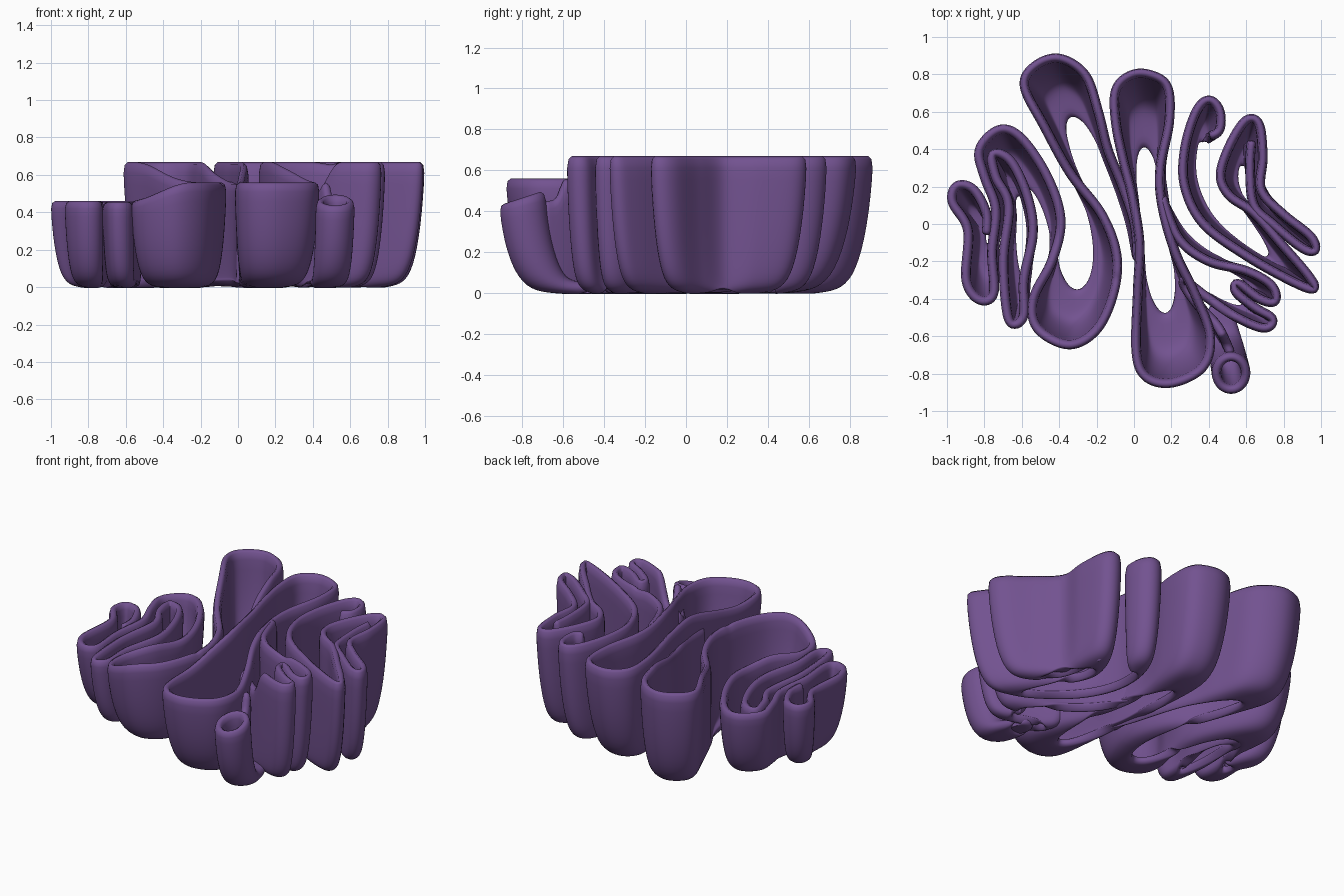
import bpy, math
from mathutils import Vector

if "Cube" in bpy.data.objects:
    bpy.data.objects.remove(bpy.data.objects["Cube"])

purple = bpy.data.materials.new("purple_glaze")
purple.diffuse_color = (0.17, 0.085, 0.28, 1)
purple.use_nodes = True
purple.node_tree.nodes["Principled BSDF"].inputs["Base Color"].default_value = purple.diffuse_color
STEP = 0.028
THICK = 0.052
# wall profile: (how far from the tight base line to the open rim line, share of height)
PROFILE = [(0, 0), (.18, .01), (.34, .02), (.48, .035), (.59, .065), (.69, .125),
           (.78, .23), (.86, .38), (.93, .58), (.98, .82), (1, 1)]


def spline(pts, closed):
    """Smooth curve through the points, resampled to even spacing."""
    p = [Vector(q) for q in pts]
    n = len(p)
    get = (lambda i: p[i % n]) if closed else (lambda i: p[max(0, min(n - 1, i))])
    dense = []
    for i in range(n if closed else n - 1):
        a, b, c, d = get(i - 1), get(i), get(i + 1), get(i + 2)
        for k in range(24):
            t = k / 24
            dense.append(0.5 * (2 * b + (c - a) * t + (2 * a - 5 * b + 4 * c - d) * t * t
                                + (3 * b - a - 3 * c + d) * t ** 3))
    dense.append(get(0) if closed else p[-1])
    lens = [0]
    for a, b in zip(dense, dense[1:]):
        lens.append(lens[-1] + (b - a).length)
    count = max(12, round(lens[-1] / STEP))
    out, j = [], 0
    for i in range(count if closed else count + 1):
        s = lens[-1] * i / count
        while j < len(lens) - 2 and lens[j + 1] < s:
            j += 1
        f = (s - lens[j]) / max(1e-9, lens[j + 1] - lens[j])
        out.append(dense[j].lerp(dense[j + 1], min(1, f)))
    return out


def relax(pts, sigma, closed):
    """Pull the bends of the rim line inwards to get the base line."""
    p = [q.copy() for q in pts]
    n = len(p)
    for _ in range(int(2 * (sigma / STEP) ** 2)):
        q = [(p[i - 1] + p[(i + 1) % n]) * 0.25 + p[i] * 0.5 for i in range(n)]
        if not closed:
            q[0], q[-1] = p[0], p[-1]
        p = q
    return p


def ribbon(name, pts, rim, closed=False, sigma=0.3, shift=(0, 0)):
    """A folded wall that rises and flares from its base line to its rim line."""
    top = spline(pts, closed)
    low = [q * 0.93 + Vector(shift) for q in relax(top, sigma, closed)]
    n, verts, faces = len(top), [], []
    z0 = THICK / 2 - .008
    for h, zf in PROFILE:
        for a, b in zip(low, top):
            q = a.lerp(b, h)
            verts.append((q.x, q.y, z0 + (rim(b.x, b.y) + .004 - z0) * zf))
    for r in range(len(PROFILE) - 1):
        for i in range(n if closed else n - 1):
            k = (i + 1) % n
            faces.append((r * n + i, r * n + k, (r + 1) * n + k, (r + 1) * n + i))
    me = bpy.data.meshes.new(name)
    me.from_pydata(verts, [], faces)
    me.polygons.foreach_set("use_smooth", [True] * len(faces))
    me.materials.append(purple)
    ob = bpy.data.objects.new(name, me)
    bpy.context.collection.objects.link(ob)
    so = ob.modifiers.new("thickness", 'SOLIDIFY')
    so.thickness, so.offset = THICK, 0
    su = ob.modifiers.new("soften", 'SUBSURF')
    su.levels = su.render_levels = 1
    return ob


def ramp(v, a, b, lo, hi):
    t = max(0, min(1, (v - a) / (b - a)))
    return lo + (hi - lo) * t * t * (3 - 2 * t)


def left_rim(x, y):
    """Low on the left, middle at the front, full height at the back lobe."""
    front = ramp(x, -.58, -.25, .46, .56)
    side = .46
    if x + .6 * y > -.25:
        side = ramp(y, .1, .65, .56, .67)
    w = ramp(y, -.35, -.05, 0, 1)
    return front * (1 - w) + side * w


def fold_rim(x, y):
    """Full height fingers that drop towards the spout."""
    high = max(ramp(x, .42, .54, .5, .67), ramp(y, -.35, -.2, .5, .67))
    return min(high, ramp(y, -.64, -.56, .45, .67)) if x < .58 else .67


# left wall: hook, two left folds, front-left bowl, tall back lobe
ribbon("left_folds", [
    (-.79, -.06), (-.79, .06), (-.86, .19), (-.95, .21), (-.975, .12), (-.89, -.03),
    (-.90, -.30), (-.83, -.41), (-.75, -.38), (-.76, -.15), (-.74, .08), (-.80, .25),
    (-.83, .40), (-.72, .51), (-.60, .46), (-.46, .25), (-.39, .02), (-.44, -.2),
    (-.54, -.40), (-.52, -.56), (-.35, -.65), (-.2, -.57), (-.11, -.38), (-.09, -.17),
    (-.17, .05), (-.34, .27), (-.48, .52), (-.59, .74), (-.53, .85),
    (-.40, .89), (-.26, .80), (-.19, .60), (-.14, .40), (-.06, .20), (.005, .0), (.02, -.2)],
    left_rim, sigma=.48)

# narrow cup nested in the left fold
ribbon("left_inner_cup", [
    (-.76, .38), (-.66, .34), (-.57, .15), (-.54, -.05), (-.59, -.3), (-.59, -.5),
    (-.67, -.52), (-.70, -.2), (-.67, .1), (-.74, .25)], lambda x, y: .455,
    closed=True, sigma=.34)

# long central channel with a lobe at the back and a bowl at the front
ribbon("central_channel", [
    (-.10, .55), (-.10, .72), (-.02, .80), (.08, .805), (.18, .74), (.19, .55), (.14, .3),
    (.15, .1), (.22, -.15), (.33, -.38), (.41, -.6), (.37, -.77), (.2, -.855), (.06, -.82),
    (.01, -.68), (.02, -.35), (.03, -.1), (-.01, .15), (-.06, .35)],
    lambda x, y: ramp(y, -.6, .0, .56, .67), closed=True, sigma=.58)

# thin fingers between the channel and the right side
ribbon("front_right_folds", [
    (.15, .15), (.24, -.08), (.4, -.2), (.6, -.25), (.74, -.33), (.76, -.42), (.67, -.4),
    (.55, -.31), (.54, -.36), (.65, -.45), (.75, -.51), (.70, -.56), (.55, -.5), (.4, -.4),
    (.25, -.29), (.33, -.42), (.45, -.55), (.52, -.7)], fold_rim, sigma=.25)

# right wall: hooked back lobe, long finger, second lobe and outer finger
ribbon("right_folds", [
    (.40, .47), (.46, .5), (.46, .61), (.40, .67), (.33, .6), (.27, .4), (.27, .2),
    (.37, .0), (.6, -.17), (.85, -.31), (.975, -.355), (.93, -.27), (.8, -.12), (.64, .06),
    (.51, .15), (.46, .26), (.51, .42), (.6, .56), (.67, .54), (.69, .36), (.68, .18),
    (.8, .05), (.95, -.07), (.975, -.15), (.9, -.13), (.74, .0), (.64, .1), (.62, .3),
    (.63, .45)], lambda x, y: .67, sigma=.36)

# small leaning spout at the front
ribbon("front_spout", [
    (.52 + .08 * math.cos(a * math.pi / 4), -.80 + .09 * math.sin(a * math.pi / 4))
    for a in range(8)], lambda x, y: .465 + .33 * (y + .8), closed=True, sigma=.06,
    shift=(-.03, .27))
